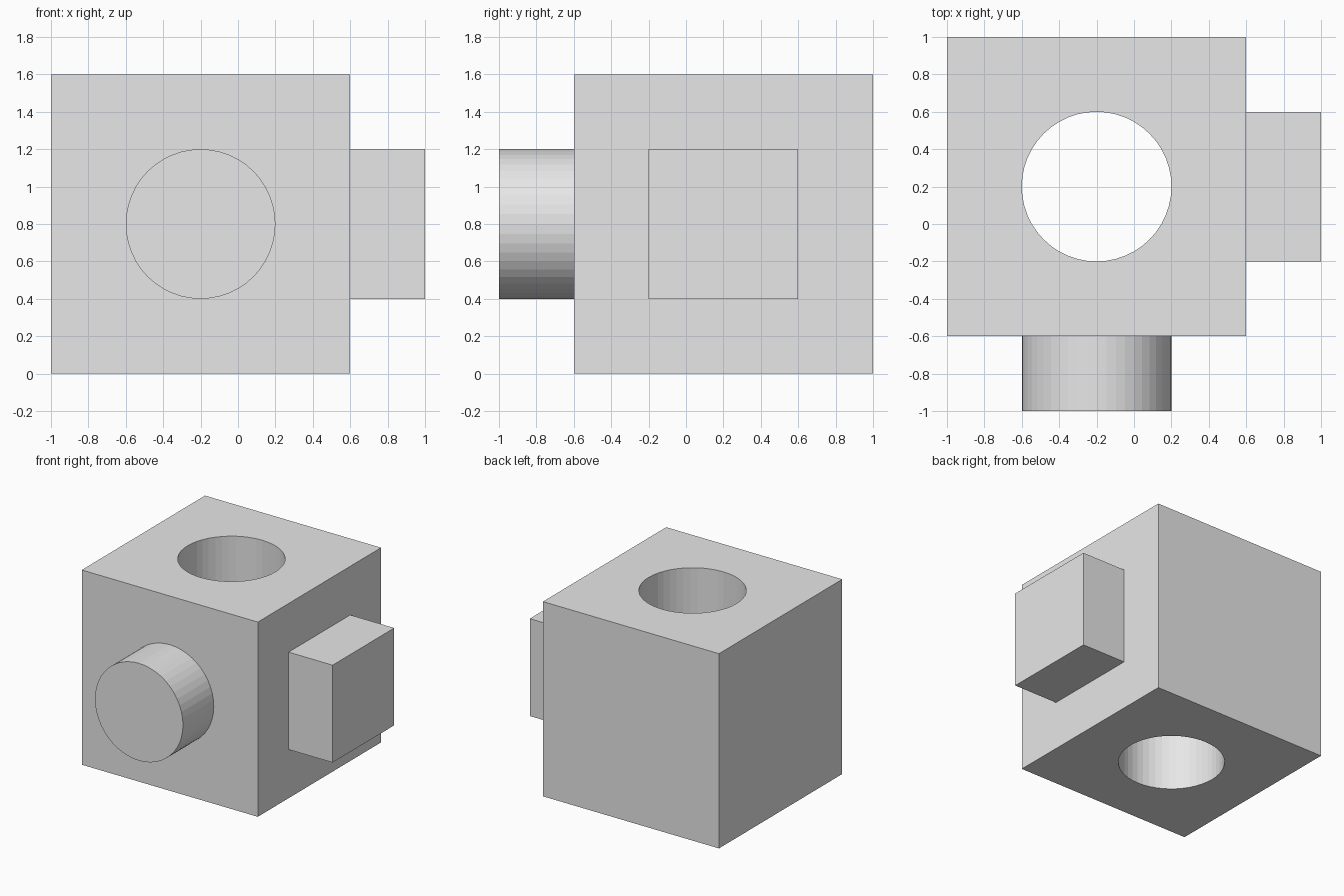
import bpy
from math import pi

default = bpy.data.objects.get("Cube")
if default:
    bpy.data.objects.remove(default, do_unlink=True)

# Single plain grey
grey = bpy.data.materials.new("plain_grey")
grey.use_nodes = True
colour = (0.8, 0.8, 0.8, 1)
grey.diffuse_color = colour
grey.node_tree.nodes["Principled BSDF"].inputs["Base Color"].default_value = colour


def finish(name):
    obj = bpy.context.object
    obj.name = name
    obj.data.materials.append(grey)
    return obj


def box(name, centre, size):
    bpy.ops.mesh.primitive_cube_add(size=1, location=centre)
    obj = finish(name)
    obj.scale = size
    bpy.ops.object.transform_apply(location=False, rotation=False, scale=True)
    return obj


def cylinder(name, centre, depth, rotation=(0, 0, 0)):
    bpy.ops.mesh.primitive_cylinder_add(
        vertices=48, radius=0.4, depth=depth, location=centre, rotation=rotation)
    return finish(name)


# Main block with a round hole straight through from top to bottom
block = box("main_block", (-0.2, 0.2, 0.8), (1.6, 1.6, 1.6))
cutter = cylinder("hole_cutter", (-0.2, 0.2, 0.8), 2.0)
cutter.hide_render = True
cutter.hide_viewport = True
cutter.display_type = 'WIRE'
hole = block.modifiers.new("through_hole", 'BOOLEAN')
hole.operation = 'DIFFERENCE'
hole.solver = 'EXACT'
hole.object = cutter

# Round peg on the front, square peg on the left side
cylinder("round_peg", (-0.2, -0.8, 0.8), 0.4, (pi / 2, 0, 0))
box("square_peg", (0.8, 0.2, 0.8), (0.4, 0.8, 0.8))
